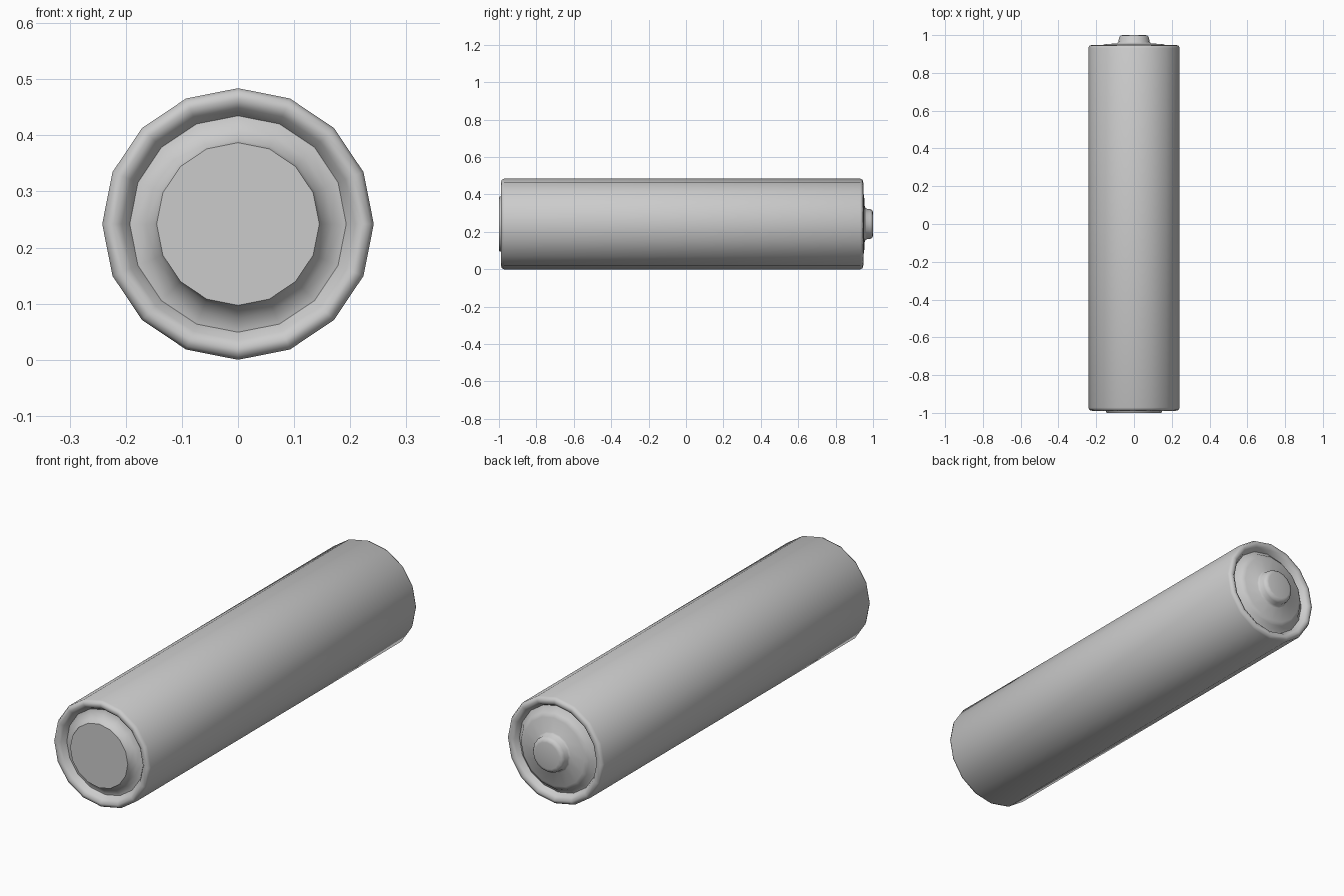
import bpy, bmesh
from math import sin, cos, pi, radians

SIDES = 16
RADIUS = 0.242

cube = bpy.data.objects.get("Cube")
if cube:
    bpy.data.objects.remove(cube)

metal = bpy.data.materials.new("plain_grey")
metal.use_nodes = True
grey = (0.6, 0.6, 0.6, 1)
metal.diffuse_color = grey
metal.node_tree.nodes["Principled BSDF"].inputs["Base Color"].default_value = grey


def lathe(name, profile, angle=60):
    """Spin (radius, y) points about the long axis; radius 0 ends are closed by a flat cap."""
    bm = bmesh.new()
    rings = []
    for r, y in profile:
        rings.append([bm.verts.new((r * sin(2 * pi * i / SIDES), y,
                                    RADIUS + r * cos(2 * pi * i / SIDES)))
                      for i in range(SIDES)] if r else None)
    for a, b in zip(rings, rings[1:]):
        if a is None or b is None:
            bm.faces.new(a or b)
            continue
        for i in range(SIDES):
            j = (i + 1) % SIDES
            bm.faces.new((a[i], a[j], b[j], b[i]))
    bmesh.ops.recalc_face_normals(bm, faces=bm.faces)
    mesh = bpy.data.meshes.new(name)
    bm.to_mesh(mesh)
    bm.free()
    mesh.materials.append(metal)
    obj = bpy.data.objects.new(name, mesh)
    bpy.context.collection.objects.link(obj)
    bpy.ops.object.select_all(action='DESELECT')
    obj.select_set(True)
    bpy.context.view_layer.objects.active = obj
    bpy.ops.object.shade_smooth_by_angle(angle=radians(angle))
    return obj


# Outer casing with both ends rolled inward, closed by the end caps' wide rims
lathe("casing", [(0.192, -0.955), (0.207, -0.978), (0.222, -0.989), (0.236, -0.985),
                 (RADIUS, -0.972), (RADIUS, 0.932), (0.236, 0.944),
                 (0.222, 0.948), (0.207, 0.938), (0.195, 0.915)], 75)

# Flat contact plate with a sloping shoulder
lathe("negative_cap", [(0.207, -0.955), (0.188, -0.957), (0.168, -0.967),
                       (0.15, -0.985), (0.145, -1.0), (0, -1.0)], 45)

# Raised cap with a shallow shoulder and a central nub
lathe("positive_cap", [(0.207, 0.915), (0.188, 0.92), (0.172, 0.942), (0.155, 0.952),
                       (0.09, 0.956), (0.082, 0.964), (0.08, 0.985),
                       (0.072, 0.997), (0.06, 1.0), (0, 1.0)], 75)
